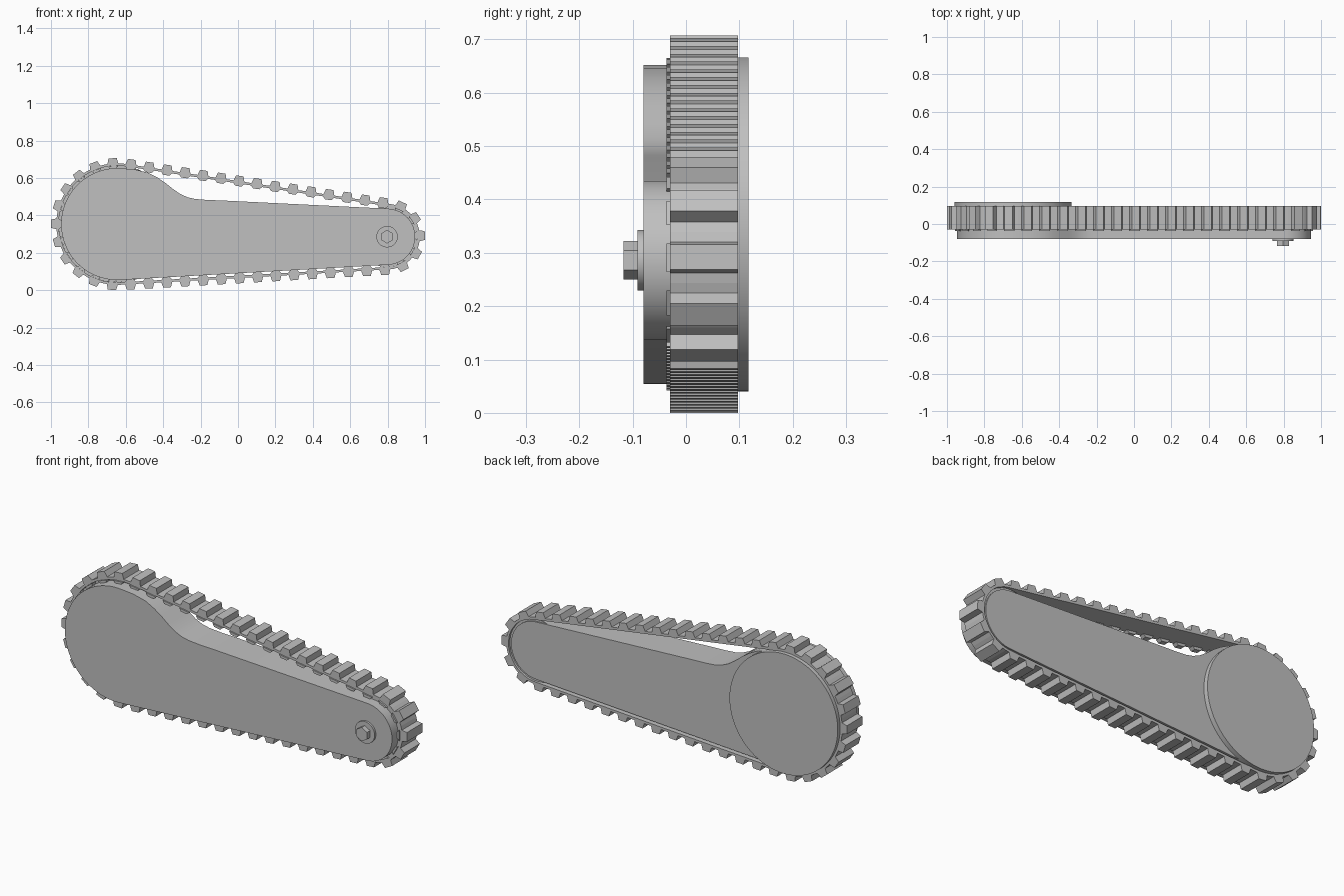
import bpy, math
from math import pi, cos, sin, radians

if "Cube" in bpy.data.objects:
    bpy.data.objects.remove(bpy.data.objects["Cube"])

GREY = bpy.data.materials.new("plain grey")
GREY.use_nodes = True
shade = (0.53, 0.53, 0.53, 1)
GREY.diffuse_color = shade
GREY.node_tree.nodes["Principled BSDF"].inputs["Base Color"].default_value = shade

BIG, SMALL = (-0.6465, 0.3535), (0.797, 0.286)   # wheel centres (x, z)
DX, DZ = SMALL[0] - BIG[0], SMALL[1] - BIG[1]
DIST, TILT = math.hypot(DX, DZ), math.atan2(DZ, DX)
FRONT, BACK = -0.03, 0.097                       # belt width


def make(name, verts, faces, smooth=False):
    mesh = bpy.data.meshes.new(name)
    mesh.from_pydata(verts, [], faces)
    mesh.materials.append(GREY)
    obj = bpy.data.objects.new(name, mesh)
    bpy.context.collection.objects.link(obj)
    bpy.ops.object.select_all(action='DESELECT')
    obj.select_set(True)
    bpy.context.view_layer.objects.active = obj
    bpy.ops.object.mode_set(mode='EDIT')
    bpy.ops.mesh.select_all(action='SELECT')
    bpy.ops.mesh.normals_make_consistent(inside=False)
    bpy.ops.object.mode_set(mode='OBJECT')
    if smooth:
        bpy.ops.object.shade_smooth_by_angle(angle=radians(30))
    return obj


def plate(name, outline, y0, y1, smooth=True):
    """Extrude an (x, z) outline from y0 to y1."""
    n = len(outline)
    verts = [(x, y, z) for y in (y0, y1) for x, z in outline]
    faces = [tuple(range(n)), tuple(range(2 * n - 1, n - 1, -1))]
    faces += [(i, (i + 1) % n, n + (i + 1) % n, n + i) for i in range(n)]
    return make(name, verts, faces, smooth)


def arc(centre, r, a0, a1, n):
    return [(centre[0] + r * cos(a0 + (a1 - a0) * i / n),
             centre[1] + r * sin(a0 + (a1 - a0) * i / n)) for i in range(n + 1)]


def disc(name, centre, r, y0, y1, n=64, turn=0.0):
    return plate(name, arc(centre, r, turn, turn + 2 * pi, n)[:-1], y0, y1, n > 6)


# Belt path: two tangent lines and two arcs
R1, R2 = 0.325, 0.175
SPREAD = math.acos((R1 - R2) / DIST)
UP, LOW = TILT + SPREAD, TILT - SPREAD
LINE = math.sqrt(DIST ** 2 - (R1 - R2) ** 2)
ARC2, ARC1 = R2 * 2 * SPREAD, R1 * (2 * pi - 2 * SPREAD)
LENGTH = 2 * LINE + ARC1 + ARC2


def on_path(s, h):
    """Point at distance s along the belt, raised h from its outer surface."""
    s %= LENGTH
    if s < LINE:
        a, t = UP, s / LINE
    elif s < LINE + ARC2:
        a, t = UP - (s - LINE) / R2, 1
    elif s < 2 * LINE + ARC2:
        a, t = LOW, 1 - (s - LINE - ARC2) / LINE
    else:
        a, t = LOW - (s - 2 * LINE - ARC2) / R1, 0
    r = R1 + (R2 - R1) * t + h
    return BIG[0] + DX * t + r * cos(a), BIG[1] + DZ * t + r * sin(a)


# Toothed belt
LINKS, THICK, TOOTH = 46, 0.013, 0.0285
PITCH = LENGTH / LINKS
START = 0.026 - PITCH / 2
profile = [(0, 0), (0.2, 0), (0.29, TOOTH), (0.71, TOOTH), (0.8, 0)]
verts, faces = [], []
for k in range(LINKS):
    for u, h in profile:
        s = START + (k + u) * PITCH
        for x, z in (on_path(s, h), on_path(s, -THICK)):
            verts += [(x, FRONT, z), (x, BACK, z)]
total = len(verts)
for i in range(0, total, 4):
    a, j = i, (i + 4) % total
    for p, q in ((0, 1), (1, 3), (3, 2), (2, 0)):
        faces.append((a + p, a + q, j + q, j + p))
make("toothed_belt", verts, faces)

# Guide lugs along the inner front edge of the belt
verts, faces = [], []
for k in range(LINKS):
    b = len(verts)
    for y in (FRONT - 0.007, FRONT + 0.02):
        for u, h in ((0.2, -THICK), (0.8, -THICK), (0.68, -0.027), (0.32, -0.027)):
            x, z = on_path(START + (k + u) * PITCH, h)
            verts.append((x, y, z))
    faces += [(b, b + 1, b + 2, b + 3), (b + 7, b + 6, b + 5, b + 4)]
    faces += [(b + i, b + (i + 1) % 4, b + 4 + (i + 1) % 4, b + 4 + i) for i in range(4)]
make("guide_lugs", verts, faces)

# Main arm with a curved neck
neck = [(-0.05, 0.478), (-0.17, 0.483), (-0.23, 0.488), (-0.27, 0.497),
        (-0.31, 0.515), (-0.35, 0.543), (-0.39, 0.575), (-0.43, 0.602),
        (-0.48, 0.628), (-0.55, 0.645)]
outline = arc(BIG, 0.299, radians(85), LOW + 2 * pi, 48)
outline += arc(SMALL, 0.15, LOW, radians(87), 32) + neck
plate("arm", outline, -0.08, 0.092)

# Wheels inside the belt and the rear cover
disc("large_wheel", BIG, R1 - THICK, FRONT + 0.02, 0.09)
disc("small_wheel", SMALL, R2 - THICK, FRONT + 0.002, 0.085)
disc("rear_cover", BIG, 0.313, 0.085, 0.117, 80)

# Axle bolt
disc("washer", SMALL, 0.057, -0.091, -0.075, 48)
disc("bolt_head", SMALL, 0.036, -0.117, -0.085, 6, pi / 2)
